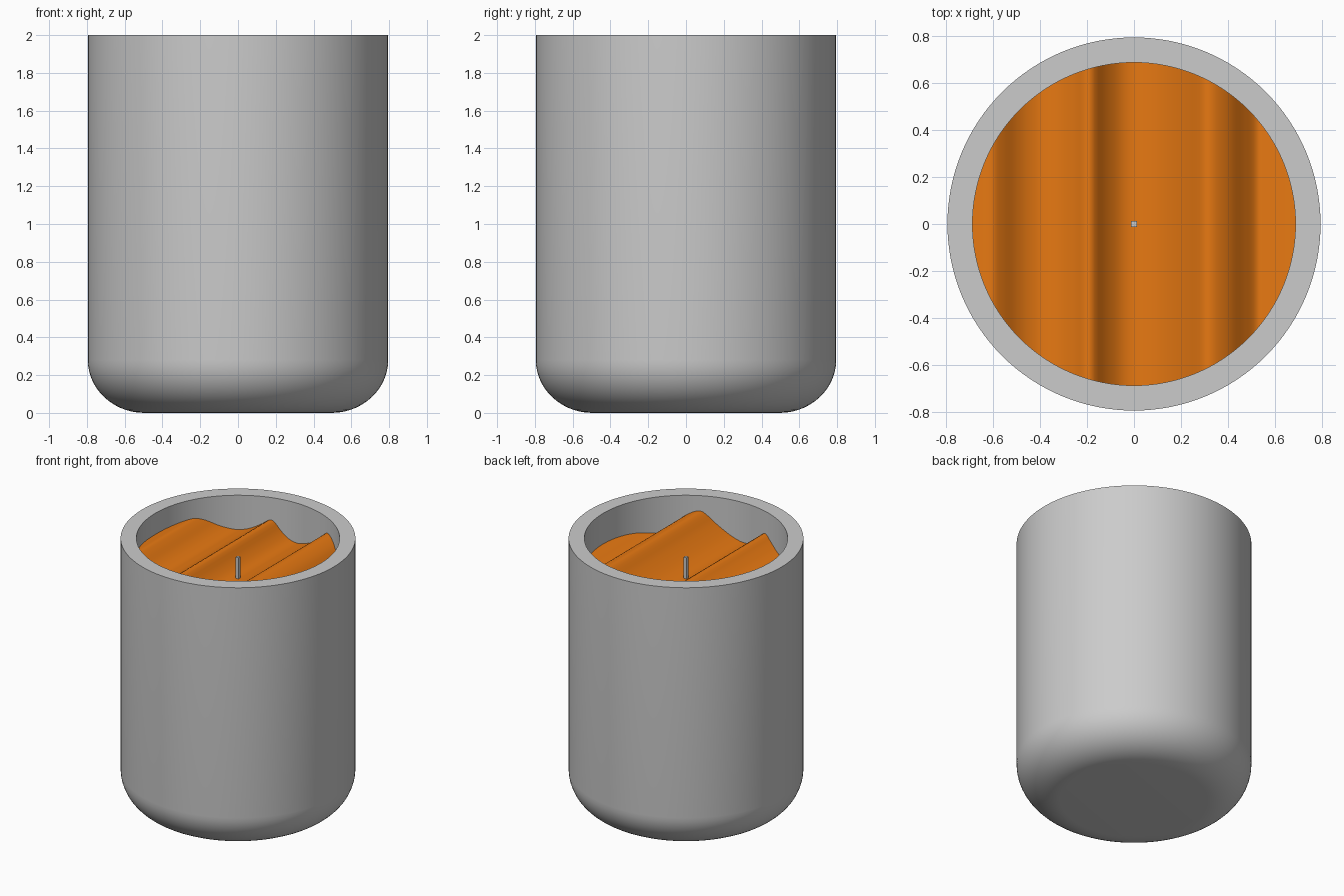
import bpy, bmesh, math

if "Cube" in bpy.data.objects:
    bpy.data.objects.remove(bpy.data.objects["Cube"])

R_OUT, R_IN, HEIGHT, FLOOR = 0.795, 0.688, 2.0, 0.12


def make_object(name, bm, angle=35):
    bmesh.ops.remove_doubles(bm, verts=bm.verts, dist=1e-5)
    bmesh.ops.recalc_face_normals(bm, faces=bm.faces)
    mesh = bpy.data.meshes.new(name)
    bm.to_mesh(mesh)
    bm.free()
    ob = bpy.data.objects.new(name, mesh)
    bpy.context.collection.objects.link(ob)
    bpy.ops.object.select_all(action='DESELECT')
    ob.select_set(True)
    bpy.context.view_layer.objects.active = ob
    bpy.ops.object.shade_smooth_by_angle(angle=math.radians(angle))
    return ob


def lathe(name, profile, steps=128):
    bm = bmesh.new()
    verts = [bm.verts.new((r, 0, z)) for r, z in profile]
    edges = [bm.edges.new(p) for p in zip(verts, verts[1:])]
    bmesh.ops.spin(bm, geom=verts + edges, cent=(0, 0, 0), axis=(0, 0, 1),
                   angle=2 * math.pi, steps=steps, use_merge=True)
    return make_object(name, bm)


# Jar: rounded base, straight wall, flat rim, hollow inside
bend_r, bend_z = 0.30, 0.28
base = [(R_OUT - bend_r + bend_r * math.sin(t), bend_z - bend_z * math.cos(t))
        for t in (math.pi / 2 * i / 14 for i in range(15))]
lathe("jar", [(0, 0)] + base + [(R_OUT, HEIGHT), (R_IN, HEIGHT),
                                (R_IN, 0.3), (0.5, FLOOR), (0, FLOOR)])

# Wax: wave cross-section (x, z) running along y, cut to the jar's circle
WAVE = [(-0.72, 1.83), (-0.66, 1.85), (-0.60, 1.858), (-0.56, 1.835),
        (-0.50, 1.785), (-0.45, 1.757), (-0.39, 1.743), (-0.32, 1.758),
        (-0.25, 1.797), (-0.20, 1.832), (-0.17, 1.825), (-0.12, 1.765),
        (-0.06, 1.717), (0.0, 1.702), (0.06, 1.713), (0.13, 1.745),
        (0.22, 1.81), (0.28, 1.868), (0.31, 1.885), (0.35, 1.878),
        (0.41, 1.84), (0.47, 1.775), (0.52, 1.733), (0.56, 1.738),
        (0.64, 1.763), (0.72, 1.775)]


def wave_height(x):
    # Hermite interpolation through the wave points
    i = max(k for k in range(len(WAVE) - 1) if WAVE[k][0] <= x)

    def slope(k):
        a, b = WAVE[max(k - 1, 0)], WAVE[min(k + 1, len(WAVE) - 1)]
        return (b[1] - a[1]) / (b[0] - a[0])
    (x0, z0), (x1, z1) = WAVE[i], WAVE[i + 1]
    h = x1 - x0
    t = (x - x0) / h
    return ((2 * t**3 - 3 * t**2 + 1) * z0 + (t**3 - 2 * t**2 + t) * h * slope(i)
            + (3 * t**2 - 2 * t**3) * z1 + (t**3 - t**2) * h * slope(i + 1))


bm = bmesh.new()
N = 128
rows = []
for i in range(N + 1):
    t = math.pi * i / N
    x, y = -R_IN * math.cos(t), R_IN * math.sin(t)
    z = wave_height(x)
    rows.append([bm.verts.new(p) for p in
                 ((x, -y, 0.3), (x, -y, z), (x, y, z), (x, y, 0.3))])
for a, b in zip(rows, rows[1:]):
    for j in range(4):
        k = (j + 1) % 4
        bm.faces.new((a[j], a[k], b[k], b[j]))
bmesh.ops.dissolve_degenerate(bm, dist=1e-5, edges=bm.edges)
wax = make_object("wax", bm, 40)
mat = bpy.data.materials.new("orange_wax")
mat.diffuse_color = (0.80, 0.19, 0.006, 1)
mat.use_nodes = True
mat.node_tree.nodes["Principled BSDF"].inputs["Base Color"].default_value = mat.diffuse_color
wax.data.materials.append(mat)

# Wick: thin square post
bm = bmesh.new()
bmesh.ops.create_cube(bm, size=1)
bmesh.ops.scale(bm, vec=(0.024, 0.024, 0.26), verts=bm.verts)
bmesh.ops.translate(bm, vec=(0, 0, 1.73), verts=bm.verts)
make_object("wick", bm)
